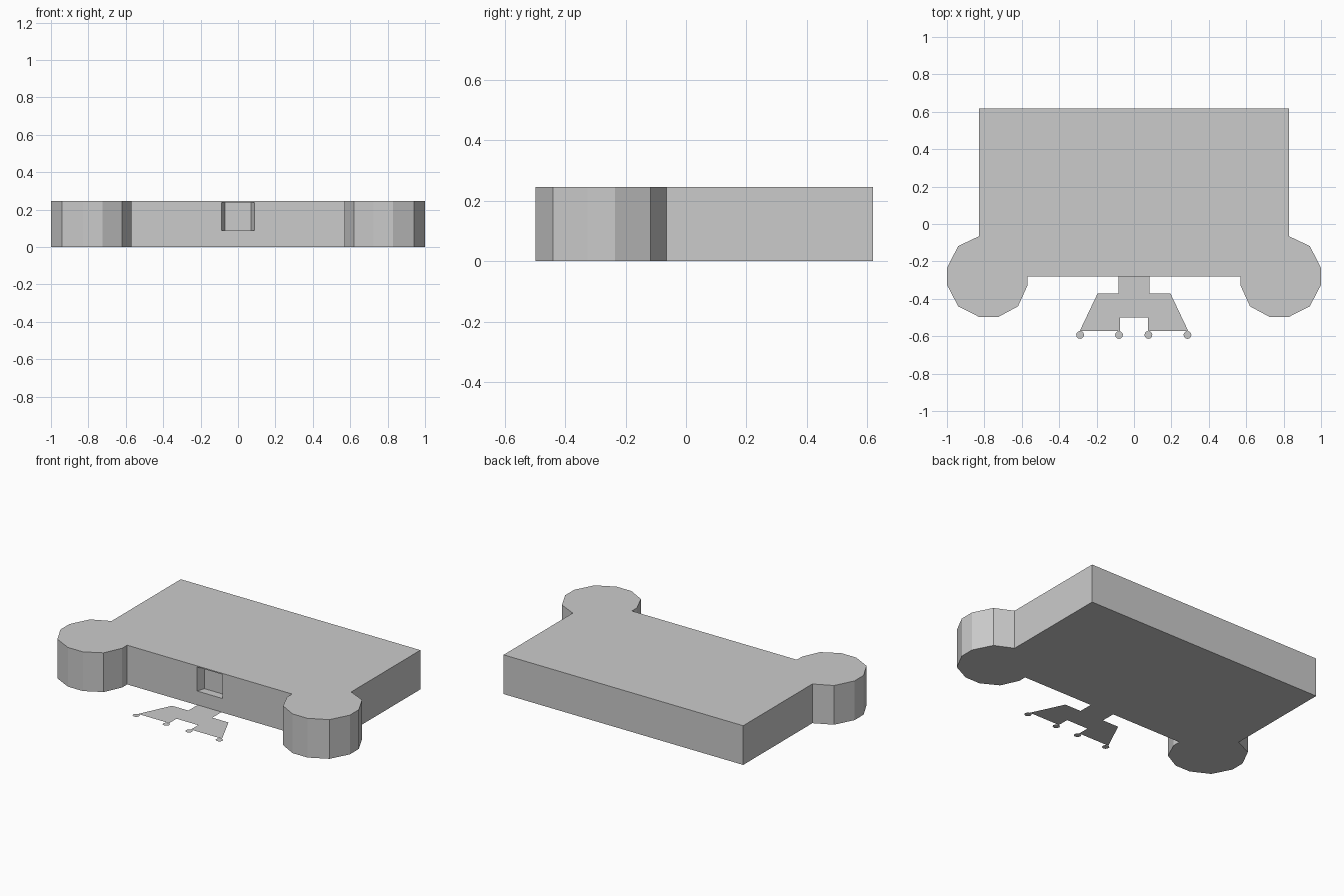
import bpy, bmesh, math

if "Cube" in bpy.data.objects:
    bpy.data.objects.remove(bpy.data.objects["Cube"])

H = 0.245


def mirrored(half):
    """Close a right-hand half outline by mirroring it across x = 0."""
    return half + [(-x, y) for x, y in reversed(half)]


def slab(name, outline, z, height=0.0):
    """Flat polygon, extruded upward when a height is given."""
    bm = bmesh.new()
    face = bm.faces.new([bm.verts.new((x, y, z)) for x, y in outline])
    if height:
        new = bmesh.ops.extrude_face_region(bm, geom=[face])["geom"]
        verts = [v for v in new if isinstance(v, bmesh.types.BMVert)]
        bmesh.ops.translate(bm, verts=verts, vec=(0, 0, height))
    bmesh.ops.recalc_face_normals(bm, faces=bm.faces)
    if not height and bm.faces[:][0].normal.z < 0:
        bmesh.ops.reverse_faces(bm, faces=bm.faces[:])
    mesh = bpy.data.meshes.new(name)
    bm.to_mesh(mesh)
    bm.free()
    obj = bpy.data.objects.new(name, mesh)
    bpy.context.collection.objects.link(obj)
    return obj


# Main block with faceted round towers on the front corners
body = slab("building_block", mirrored([
    (0.57, -0.28), (0.57, -0.33), (0.62, -0.44), (0.725, -0.497),
    (0.828, -0.497), (0.94, -0.44), (1.0, -0.325), (1.0, -0.235),
    (0.94, -0.118), (0.828, -0.065), (0.828, 0.618)]), 0, H)

# Shallow window niche, narrowing toward the back
cutter = slab("window_cutter", mirrored([
    (0.0875, -0.30), (0.0875, -0.28), (0.07, -0.23)]), 0.088, 0.15)
cutter.hide_render = True
cutter.hide_viewport = True
cut = body.modifiers.new("window_niche", "BOOLEAN")
cut.object = cutter
cut.operation = "DIFFERENCE"
cut.solver = "EXACT"

# Flat forecourt on the ground
slab("forecourt", mirrored([
    (0.075, -0.50), (0.075, -0.572), (0.29, -0.572), (0.195, -0.372),
    (0.083, -0.372), (0.083, -0.28)]), 0.002)

# Round pads at the forecourt corners
for i, x in enumerate((-0.288, -0.08, 0.077, 0.286)):
    ring = [(x + 0.021 * math.cos(a * math.tau / 12),
             -0.593 + 0.021 * math.sin(a * math.tau / 12)) for a in range(12)]
    slab(f"round_pad_{i + 1}", ring, 0.002)
